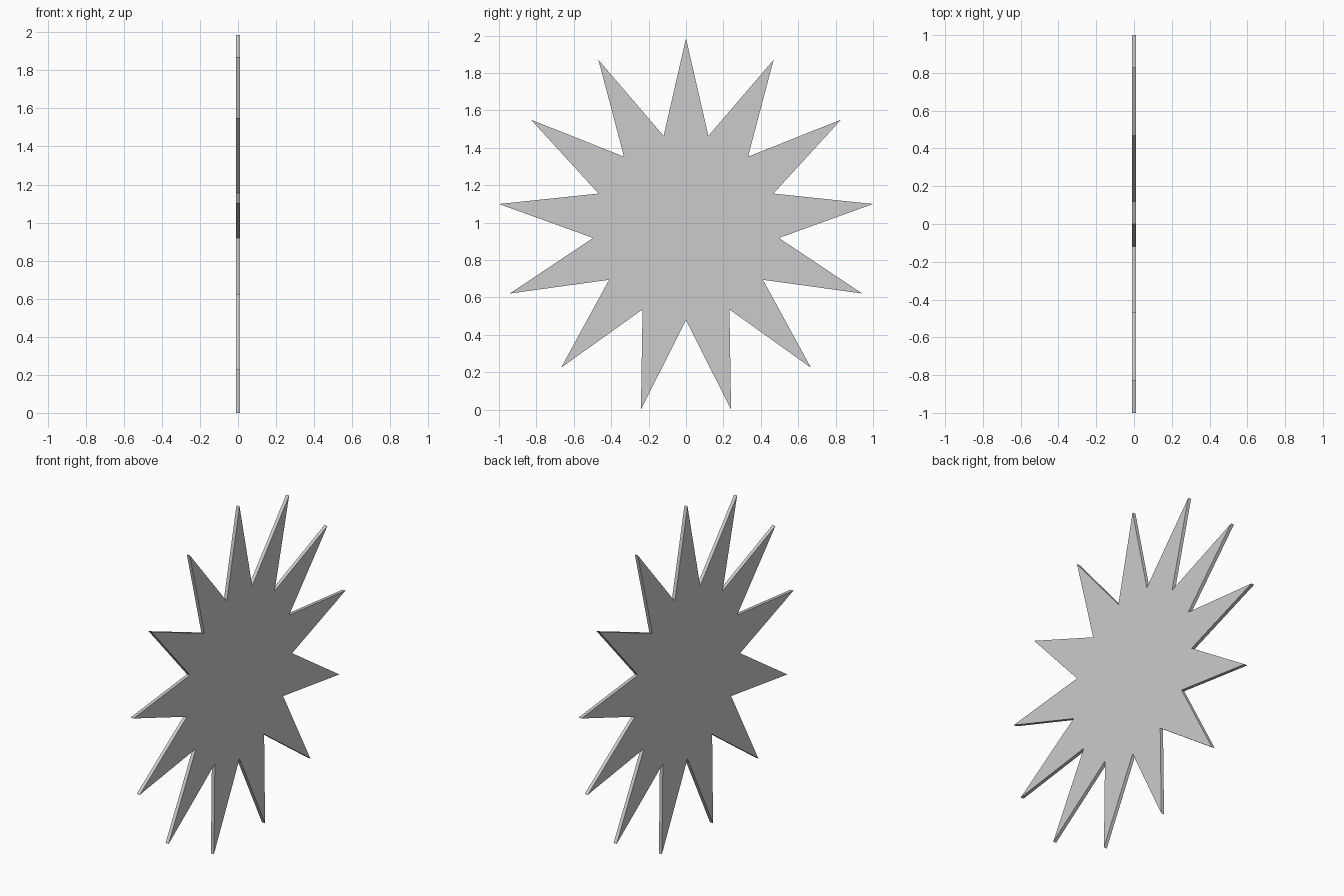
import bpy, bmesh
from math import sin, cos, pi

if "Cube" in bpy.data.objects:
    bpy.data.objects.remove(bpy.data.objects["Cube"])

POINTS = 13
R_INNER = 0.5
THICKNESS = 0.02
R_OUTER = 1.0 / sin(6 * pi / POINTS)      # widest tips reach y = +-1
CENTRE_Z = R_OUTER * cos(pi / POINTS)     # lowest tips rest on z = 0

# Star outline in the YZ plane, one tip pointing straight up
bm = bmesh.new()
outline = []
for i in range(2 * POINTS):
    r = R_INNER if i % 2 else R_OUTER
    a = i * pi / POINTS
    outline.append(bm.verts.new((-THICKNESS / 2, r * sin(a), CENTRE_Z + r * cos(a))))
face = bm.faces.new(outline)

# Extrude into a thin flat plate
extruded = bmesh.ops.extrude_face_region(bm, geom=[face], use_keep_orig=True)
verts = [g for g in extruded["geom"] if isinstance(g, bmesh.types.BMVert)]
bmesh.ops.translate(bm, verts=verts, vec=(THICKNESS, 0, 0))
bmesh.ops.recalc_face_normals(bm, faces=bm.faces)

mesh = bpy.data.meshes.new("starburst_plate")
bm.to_mesh(mesh)
bm.free()
star = bpy.data.objects.new("starburst_plate", mesh)
bpy.context.collection.objects.link(star)
